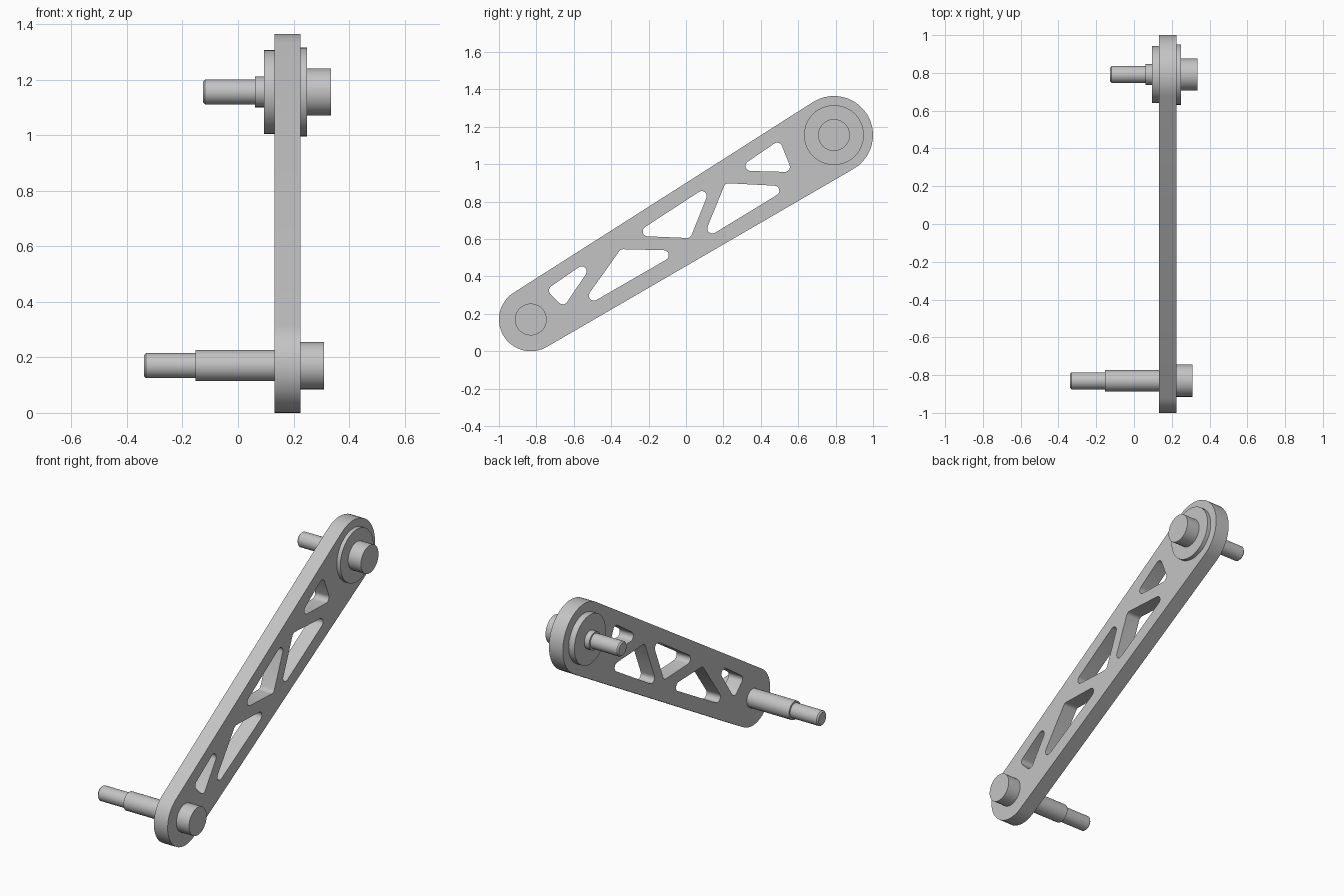
import bpy, bmesh, math
from mathutils import Vector, Matrix

cube = bpy.data.objects.get("Cube")
if cube:
    bpy.data.objects.remove(cube, do_unlink=True)

# One plain grey metal
GREY = (0.55, 0.55, 0.55, 1)
metal = bpy.data.materials.new("grey metal")
metal.use_nodes = True
metal.diffuse_color = GREY
metal.node_tree.nodes["Principled BSDF"].inputs["Base Color"].default_value = GREY

# Joint centres and end radii in the (y, z) plane
LOW, LOW_R = Vector((-0.83, 0.17)), 0.17
TOP, TOP_R = Vector((0.791, 1.156)), 0.209
PLATE_X0, PLATE_X1 = 0.132, 0.225


def finish(name, bm):
    bmesh.ops.recalc_face_normals(bm, faces=bm.faces)
    mesh = bpy.data.meshes.new(name)
    bm.to_mesh(mesh)
    bm.free()
    mesh.materials.append(metal)
    obj = bpy.data.objects.new(name, mesh)
    bpy.context.collection.objects.link(obj)
    bpy.ops.object.select_all(action='DESELECT')
    obj.select_set(True)
    bpy.context.view_layer.objects.active = obj
    bpy.ops.object.shade_smooth_by_angle(angle=math.radians(30))
    return obj


def arc(centre, r, a0, a1, steps):
    return [centre + r * Vector((math.cos(a), math.sin(a)))
            for a in (a0 + (a1 - a0) * i / steps for i in range(steps + 1))]


def rounded(corners, r=0.027, steps=6):
    """Fillet every corner of a polygon with radius r."""
    pts, n = [], len(corners)
    for i in range(n):
        p = Vector(corners[i])
        u = (Vector(corners[i - 1]) - p).normalized()
        v = (Vector(corners[(i + 1) % n]) - p).normalized()
        half = u.angle(v) / 2
        centre = p + (u + v).normalized() * r / math.sin(half)
        start = p + u * r / math.tan(half) - centre
        end = p + v * r / math.tan(half) - centre
        a0 = math.atan2(start.y, start.x)
        turn = math.atan2(start.cross(end), start.dot(end))
        pts += arc(centre, r, a0, a0 + turn, steps)
    return pts


# Arm outline: two end arcs joined by their common tangents
axis = TOP - LOW
heading = math.atan2(axis.y, axis.x)
spread = math.acos((LOW_R - TOP_R) / axis.length)
outline = arc(TOP, TOP_R, heading - spread, heading + spread, 20)
outline += arc(LOW, LOW_R, heading + spread, heading - spread + math.tau, 20)

# Truss windows, as unrounded triangles
windows = [
    [(-0.456, 0.53), (-0.748, 0.329), (-0.654, 0.236)],
    [(-0.349, 0.546), (-0.022, 0.538), (-0.587, 0.212)],
    [(0.141, 0.899), (-0.29, 0.618), (0.023, 0.605)],
    [(0.21, 0.899), (0.561, 0.881), (0.085, 0.591)],
    [(0.5, 1.13), (0.261, 0.966), (0.569, 0.958)],
]

# Arm plate: filled flat curve with holes, extruded sideways
curve = bpy.data.curves.new("arm_profile", 'CURVE')
curve.dimensions = '2D'
curve.fill_mode = 'BOTH'
curve.extrude = (PLATE_X1 - PLATE_X0) / 2
for loop in [outline] + [rounded(w) for w in windows]:
    spline = curve.splines.new('POLY')
    spline.points.add(len(loop) - 1)
    for point, p in zip(spline.points, loop):
        point.co = (p.x, p.y, 0, 1)
    spline.use_cyclic_u = True
helper = bpy.data.objects.new("arm_profile", curve)
bpy.context.collection.objects.link(helper)
bpy.context.view_layer.update()
flat = bpy.data.meshes.new_from_object(
    helper.evaluated_get(bpy.context.evaluated_depsgraph_get()))
bm = bmesh.new()
bm.from_mesh(flat)
bpy.data.objects.remove(helper, do_unlink=True)
bpy.data.meshes.remove(flat)
bmesh.ops.remove_doubles(bm, verts=bm.verts, dist=0.0001)
to_world = Matrix(((0, 0, 1), (1, 0, 0), (0, 1, 0))).to_4x4()
bm.transform(Matrix.Translation(((PLATE_X0 + PLATE_X1) / 2, 0, 0)) @ to_world)
finish("arm_plate", bm)


def turned(name, centre, profile, segments=48):
    """Solid of revolution along x from (x, radius) pairs, capped at both ends."""
    bm = bmesh.new()
    rings = []
    for x, r in profile:
        ring = arc(centre, r, 0, math.tau, segments)[:-1]
        rings.append([bm.verts.new((x, p.x, p.y)) for p in ring])
    for a, b in zip(rings, rings[1:]):
        for i in range(segments):
            j = (i + 1) % segments
            bm.faces.new((a[i], a[j], b[j], b[i]))
    bm.faces.new(rings[0])
    bm.faces.new(rings[-1])
    return finish(name, bm)


# Pins and bosses, seated slightly into the plate
IN_R, IN_L = PLATE_X0 + 0.01, PLATE_X1 - 0.01
turned("upper_shaft", TOP, [(-0.126, 0.037), (-0.118, 0.045), (0.061, 0.045),
                            (0.061, 0.055), (0.094, 0.055), (0.094, 0.151),
                            (IN_R, 0.151)])
turned("upper_boss", TOP, [(IN_L, 0.16), (0.249, 0.16), (0.249, 0.085),
                           (0.335, 0.085)])
turned("lower_shaft", LOW, [(-0.339, 0.037), (-0.331, 0.045), (-0.153, 0.045),
                            (-0.153, 0.056), (IN_R, 0.056)])
turned("lower_boss", LOW, [(IN_L, 0.085), (0.31, 0.085)])
